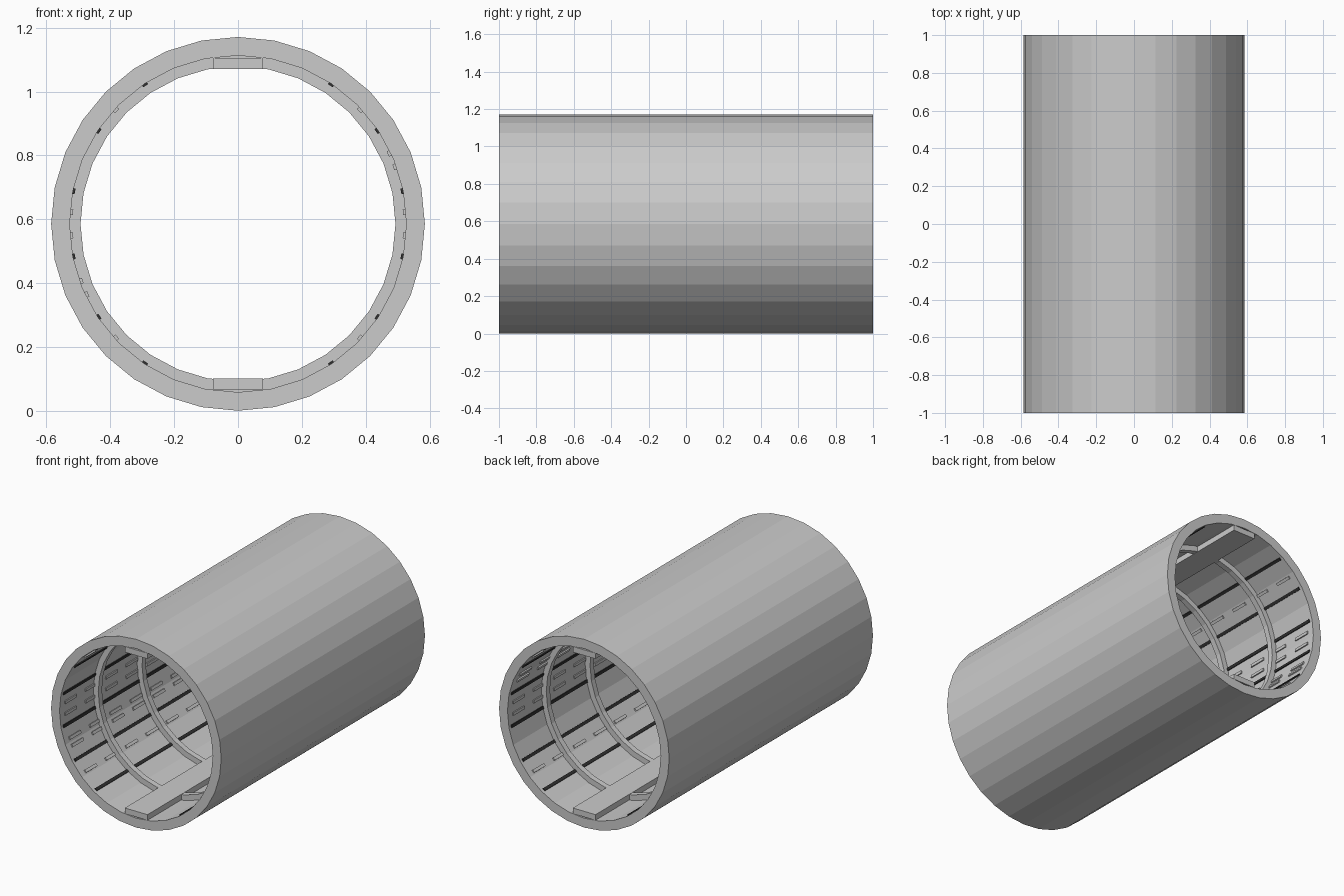
import bpy, bmesh, math
from mathutils import Matrix, Vector

if "Cube" in bpy.data.objects:
    bpy.data.objects.remove(bpy.data.objects["Cube"])

SIDES = 32
CZ = 0.586          # height of the tube axis
R_OUT, R_IN, R_RIB = 0.585, 0.527, 0.493


def finish(bm, name, colour=None):
    bmesh.ops.recalc_face_normals(bm, faces=bm.faces)
    mesh = bpy.data.meshes.new(name)
    bm.to_mesh(mesh)
    bm.free()
    ob = bpy.data.objects.new(name, mesh)
    bpy.context.collection.objects.link(ob)
    if colour:
        mat = bpy.data.materials.new(name + "_dark")
        mat.diffuse_color = colour
        mat.use_nodes = True
        mat.node_tree.nodes["Principled BSDF"].inputs["Base Color"].default_value = mat.diffuse_color
        mesh.materials.append(mat)
    return ob


def hoop(name, r_out, r_in, y0, y1):
    """Closed faceted ring around the y axis with a rectangular section."""
    bm = bmesh.new()
    section = [(r_out, y0), (r_out, y1), (r_in, y1), (r_in, y0)]
    loops = []
    for i in range(SIDES):
        a = 2 * math.pi * i / SIDES
        loops.append([bm.verts.new((r * math.cos(a), y, CZ + r * math.sin(a)))
                      for r, y in section])
    for i in range(SIDES):
        a, b = loops[i], loops[(i + 1) % SIDES]
        for k in range(4):
            n = (k + 1) % 4
            bm.faces.new((a[k], b[k], b[n], a[n]))
    return finish(bm, name)


def add_box(bm, size, matrix):
    bmesh.ops.create_cube(bm, size=1, matrix=matrix @ Matrix.Diagonal((*size, 1)))


def on_wall(angle, radius, y):
    """Place local x radially at an angle around the tube axis."""
    return (Matrix.Translation((0, y, CZ))
            @ Matrix.Rotation(-math.radians(angle), 4, 'Y')
            @ Matrix.Translation((radius, 0, 0)))


# Outer tube wall
hoop("tube_wall", R_OUT, R_IN, -1, 1)

# Inner reinforcing ribs
for n, y in enumerate((-0.65, -0.22, 0.22, 0.65)):
    hoop(f"rib_{n + 1}", R_IN + 0.01, R_RIB, y - 0.018, y + 0.018)

# Floor walkway and ceiling plate
for name, s in (("floor_plate", -1), ("ceiling_plate", 1)):
    bm = bmesh.new()
    add_box(bm, (0.156, 2.0, 0.035), Matrix.Translation((0, 0, CZ + s * 0.5015)))
    finish(bm, name)

# Dark seam strips along the wall, one on every second corner
bm = bmesh.new()
for base in (0, 180):
    for a in (-56.25, -33.75, -11.25, 11.25, 33.75, 56.25):
        add_box(bm, (0.012, 1.96, 0.018), on_wall(base + a, R_IN - 0.001, 0))
finish(bm, "seam_strips", (0.03, 0.03, 0.03, 1))

# Small raised panels in dashed rows between the seams
bm = bmesh.new()
for base in (0, 180):
    for a in (-43, -4, 4, 20, 25, 43):
        flat = R_IN * math.cos(math.pi / SIDES)
        for i in range(10):
            y = -0.9 + 0.2 * i
            add_box(bm, (0.012, 0.11, 0.018), on_wall(base + a, flat - 0.001, y))
finish(bm, "wall_panels")
